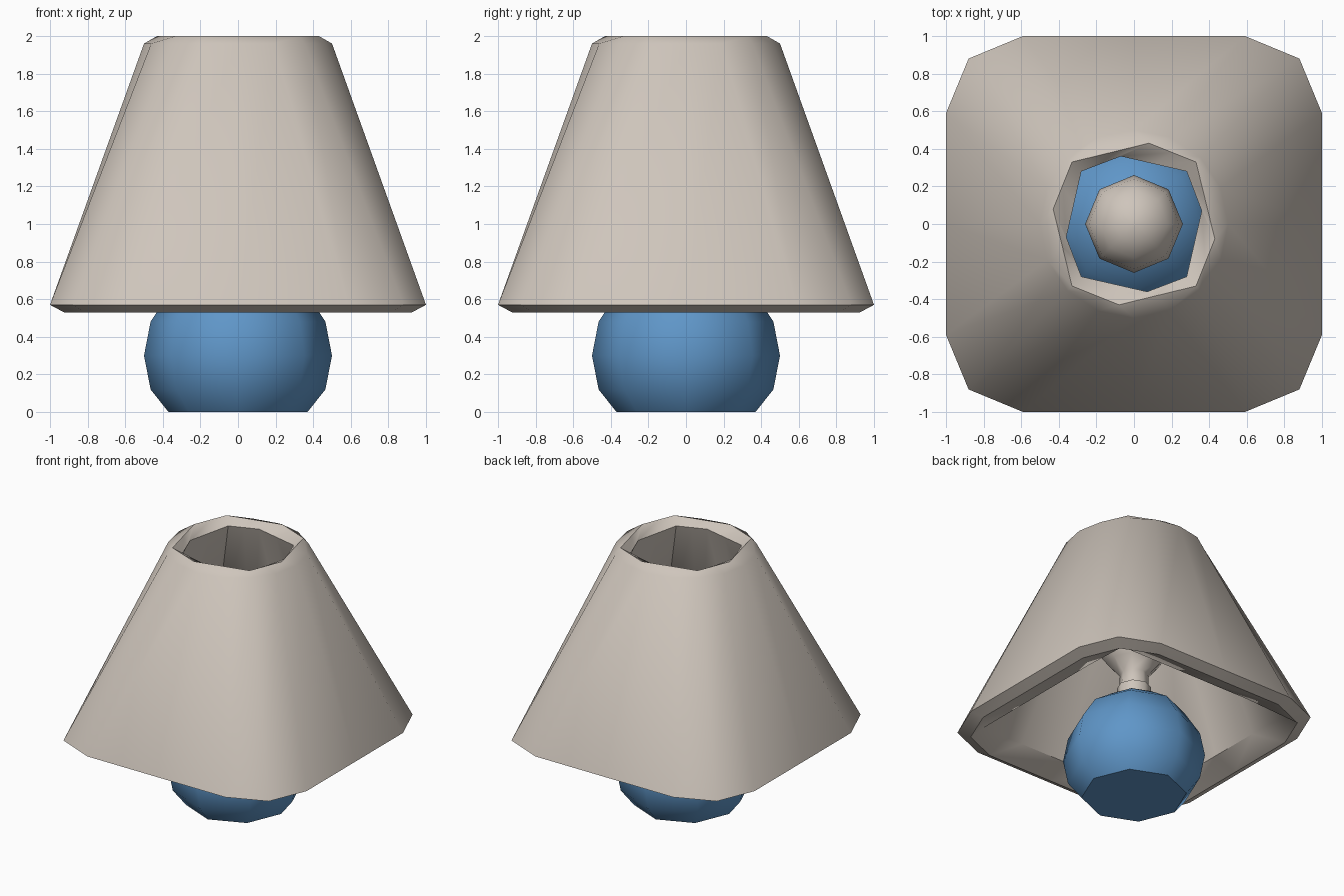
import bpy, bmesh, math

if "Cube" in bpy.data.objects:
    bpy.data.objects.remove(bpy.data.objects["Cube"])


def material(name, rgb):
    m = bpy.data.materials.new(name)
    m.diffuse_color = (*rgb, 1)
    m.use_nodes = True
    m.node_tree.nodes["Principled BSDF"].inputs["Base Color"].default_value = m.diffuse_color
    return m


BEIGE = material("warm_beige", (0.62, 0.56, 0.50))
BLUE = material("blue_glaze", (0.115, 0.305, 0.578))


def skin(name, rings, mat, closed=False, caps=False):
    """Join equal-sized rings of points into a smooth-shaded surface."""
    bm = bmesh.new()
    loops = [[bm.verts.new(p) for p in r] for r in rings]
    n = len(loops[0])
    pairs = list(zip(loops, loops[1:]))
    if closed:
        pairs.append((loops[-1], loops[0]))
    for a, b in pairs:
        for i in range(n):
            j = (i + 1) % n
            bm.faces.new((a[i], a[j], b[j], b[i]))
    if caps:
        bm.faces.new(loops[0][::-1])
        bm.faces.new(loops[-1])
    bmesh.ops.recalc_face_normals(bm, faces=bm.faces)
    me = bpy.data.meshes.new(name)
    bm.to_mesh(me)
    bm.free()
    me.materials.append(mat)
    me.shade_smooth()
    me.set_sharp_from_angle(angle=math.radians(48))
    ob = bpy.data.objects.new(name, me)
    bpy.context.collection.objects.link(ob)
    return ob


def circle(r, z, n):
    return [(r * math.cos(2 * math.pi * i / n), r * math.sin(2 * math.pi * i / n), z)
            for i in range(n)]


def quarter_turns(pts, z):
    """Repeat one quarter's points around the z axis."""
    out = []
    for k in range(4):
        c, s = ((1, 0), (0, 1), (-1, 0), (0, -1))[k]
        out += [(x * c - y * s, x * s + y * c, z) for x, y in pts]
    return out


def twisted_octagon(d, t, x, z):
    """Octagon with twisted side points, with extra points mid-edge."""
    a, b, c = (x, t), (d, d), (-t, x)
    mid = lambda p, q: ((p[0] + q[0]) / 2, (p[1] + q[1]) / 2)
    return quarter_turns([a, mid(a, b), b, mid(b, c)], z)


def rounded_square(s, z):
    return quarter_turns([(s, 0), (s, .59 * s), (.88 * s, .88 * s), (.59 * s, s)], z)


# Lampshade: square with cut corners at the bottom, round at the top, with thickness
skin("lampshade", [
    rounded_square(1.0, .57),
    circle(.5, 1.96, 16),
    twisted_octagon(.33, -.08, .43, 2.0),
    twisted_octagon(.28, .07, .36, 1.95),
    quarter_turns([(.75, 0), (.75, .4), (.75, .75), (.4, .75)], .60),
    rounded_square(.925, .53),
], BEIGE, closed=True)

# Ball base with a flat foot
skin("ball_base", [circle(r, z, 8) for r, z in (
    (.37, 0), (.465, .12), (.5, .3), (.465, .48), (.355, .65), (.19, .76), (.03, .8))],
    BLUE, caps=True)

# Collar on top of the ball
skin("bulb_collar", [circle(.12, z, 8) for z in (.76, .87)], BEIGE, caps=True)

# Light bulb
skin("light_bulb", [circle(r, z, 8) for r, z in (
    (.105, .86), (.1, .97), (.18, 1.06), (.24, 1.14), (.26, 1.23),
    (.24, 1.33), (.18, 1.41), (.1, 1.465), (.02, 1.48))], BEIGE, caps=True)
